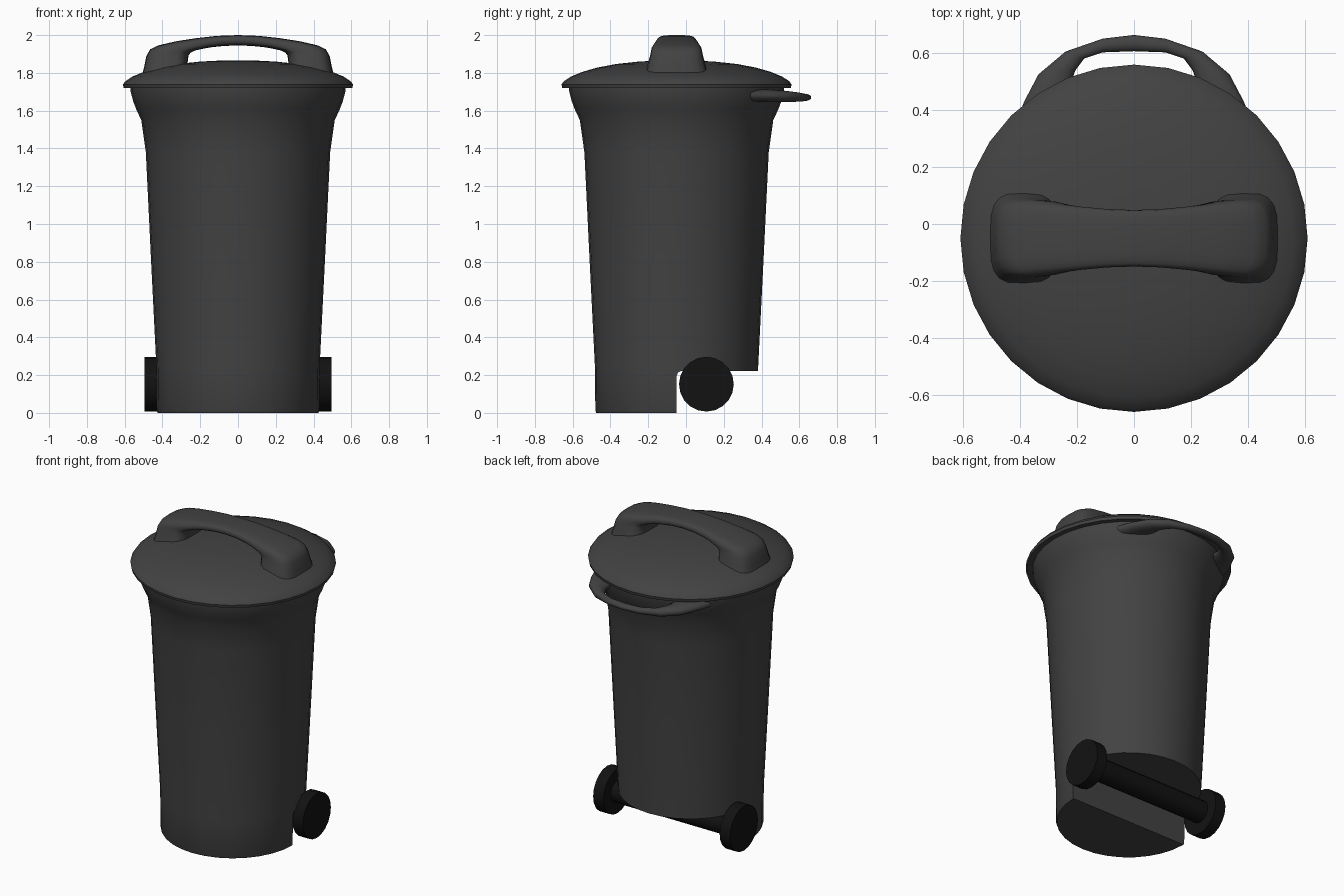
import bpy, bmesh, math
from mathutils import Vector

if "Cube" in bpy.data.objects:
    bpy.data.objects.remove(bpy.data.objects["Cube"])

CY = -0.05  # centre of the round body


def material(name, v):
    m = bpy.data.materials.new(name)
    m.diffuse_color = (v, v, v, 1)
    m.use_nodes = True
    m.node_tree.nodes["Principled BSDF"].inputs["Base Color"].default_value = m.diffuse_color
    return m


GREY = material("dark_grey_plastic", 0.055)
BLACK = material("black_rubber", 0.006)


def finish(name, bm, mat, angle=40):
    bmesh.ops.remove_doubles(bm, verts=bm.verts, dist=1e-5)
    bmesh.ops.recalc_face_normals(bm, faces=bm.faces)
    me = bpy.data.meshes.new(name)
    bm.to_mesh(me)
    bm.free()
    me.materials.append(mat)
    ob = bpy.data.objects.new(name, me)
    bpy.context.collection.objects.link(ob)
    smooth(ob, angle)
    return ob


def smooth(ob, angle):
    bpy.ops.object.select_all(action='DESELECT')
    ob.select_set(True)
    bpy.context.view_layer.objects.active = ob
    bpy.ops.object.shade_smooth_by_angle(angle=math.radians(angle))


def skin(name, rings, mat, caps=True, angle=40):
    """Bridge a list of equal closed rings into one surface."""
    bm = bmesh.new()
    loops = [[bm.verts.new(p) for p in r] for r in rings]
    n = len(loops[0])
    for a, b in zip(loops, loops[1:]):
        for i in range(n):
            j = (i + 1) % n
            bm.faces.new((a[i], a[j], b[j], b[i]))
    if caps:
        bm.faces.new(loops[0])
        bm.faces.new(loops[-1])
    return finish(name, bm, mat, angle)


def circle(r, z, n=32):
    return [(r * math.cos(2 * math.pi * i / n), CY + r * math.sin(2 * math.pi * i / n), z)
            for i in range(n)]


def section(outer, inner, across, half, power, n=20):
    """Rounded cross-section between an outer and an inner point."""
    o, i, w = Vector(outer), Vector(inner), Vector(across)
    mid, arm = (o + i) / 2, (o - i) / 2
    pts = []
    for k in range(n):
        t = 2 * math.pi * k / n
        c, s = math.cos(t), math.sin(t)
        pts.append(mid + arm * math.copysign(abs(c) ** power, c)
                   + w * half * math.copysign(abs(s) ** power, s))
    return pts


def mirrored(stations):
    """Half a list of (outer, inner, ...) stations ending at x=0 -> full list."""
    flip = lambda p: (-p[0], p[1], p[2])
    return stations + [(flip(s[0]), flip(s[1]), *s[2:]) for s in reversed(stations[:-1])]


# Body: tapered tub with flared rim
body = skin("body", [circle(r, z) for r, z in (
    (0.425, 0.005), (0.43, 0.012), (0.432, 0.24), (0.46, 0.80), (0.488, 1.38), (0.512, 1.55),
    (0.538, 1.605), (0.555, 1.65), (0.568, 1.70), (0.57, 1.73))], GREY)

# Wheel recess cut out of the rear of the base
prof = [(-0.05, -0.2), (-0.05, 0.195), (-0.043, 0.213), (-0.025, 0.222), (1, 0.222), (1, -0.2)]
cutter = skin("recess_cutter", [[(x, y, z) for y, z in prof] for x in (-1, 1)], GREY)
cutter.hide_render = True
mod = body.modifiers.new("recess", 'BOOLEAN')
mod.operation, mod.object, mod.solver = 'DIFFERENCE', cutter, 'EXACT'
bpy.ops.object.select_all(action='DESELECT')
body.select_set(True)
bpy.context.view_layer.objects.active = body
bpy.ops.object.modifier_apply(modifier=mod.name)
bpy.data.objects.remove(cutter)
smooth(body, 40)

# Lid: shallow dome with overhanging lip
skin("lid", [circle(r, z) for r, z in (
    (0.54, 1.725), (0.605, 1.72), (0.609, 1.738), (0.598, 1.755), (0.56, 1.78), (0.50, 1.805),
    (0.42, 1.828), (0.32, 1.847), (0.20, 1.86), (0.10, 1.865), (0.02, 1.866))],
    GREY).data.polygons[0]

# Lid handle: arch with broad feet
arch = [  # outer x z, inner x z, half width
    (0.51, 1.78, 0.27, 1.82, 0.165), (0.495, 1.84, 0.265, 1.87, 0.15),
    (0.485, 1.89, 0.262, 1.893, 0.14), (0.465, 1.925, 0.25, 1.908, 0.135),
    (0.42, 1.946, 0.225, 1.919, 0.132), (0.33, 1.967, 0.19, 1.927, 0.12),
    (0.22, 1.984, 0.14, 1.936, 0.11), (0.11, 1.996, 0.07, 1.943, 0.102),
    (0.0, 2.0, 0.0, 1.945, 0.099)]
st = mirrored([((a, CY, b), (c, CY, d), h) for a, b, c, d, h in arch])
skin("lid_handle", [section(o, i, (0, 1, 0), h, 0.6) for o, i, h in st], GREY, angle=60)

# Rear pull handle: flat loop under the lid
loop = [  # outer x y, inner x y, height, half thickness
    (0.42, 0.34, 0.22, 0.40, 1.68, 0.035), (0.385, 0.43, 0.22, 0.50, 1.678, 0.033),
    (0.335, 0.525, 0.205, 0.54, 1.675, 0.030), (0.24, 0.605, 0.175, 0.58, 1.672, 0.025),
    (0.11, 0.65, 0.11, 0.602, 1.67, 0.02), (0.0, 0.663, 0.0, 0.606, 1.67, 0.018)]
st = mirrored([((a, b, z), (c, d, z), h) for a, b, c, d, z, h in loop])
skin("rear_handle", [section(o, i, (0, 0, 1), h, 1.0, 14) for o, i, h in st], GREY, angle=60)


# Axle and wheels
def disc(x, r, n):
    return [(x, 0.108 + r * math.cos(2 * math.pi * i / n), 0.152 + r * math.sin(2 * math.pi * i / n))
            for i in range(n)]


skin("axle", [disc(-0.43, 0.07, 20), disc(0.43, 0.07, 20)], BLACK)
for side, s in (("left", -1), ("right", 1)):
    skin(side + "_wheel", [disc(s * 0.42, 0.145, 20), disc(s * 0.494, 0.145, 20)], BLACK)

# Level the base on the ground
bpy.context.view_layer.update()
for v in body.data.vertices:
    if v.co.z < 0.008:
        v.co.z = 0
